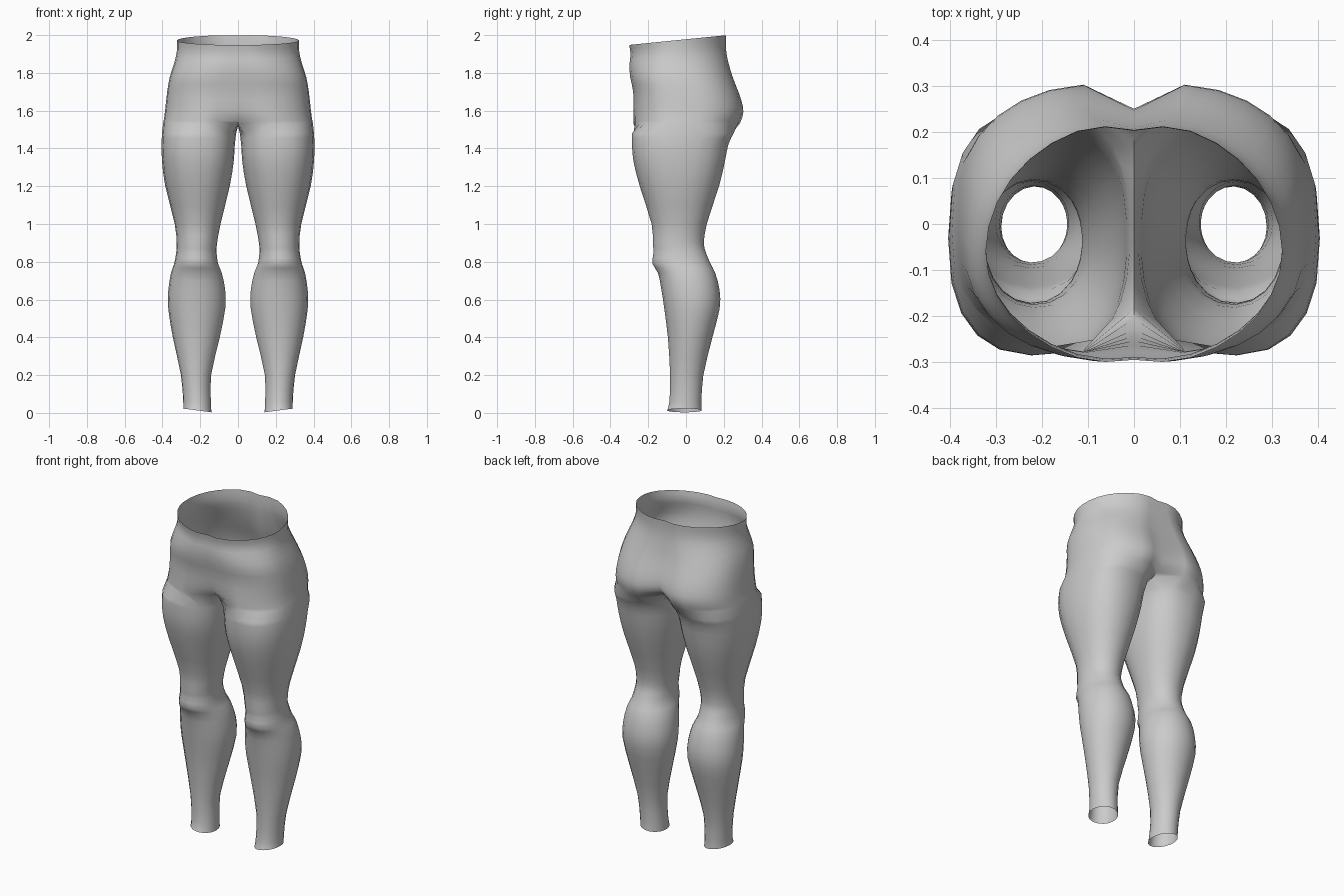
import bpy, bmesh, math

if "Cube" in bpy.data.objects:
    bpy.data.objects.remove(bpy.data.objects["Cube"])

OUT, INN = 16, 6          # segments round the outside, points on the inner thigh

# Leg rows: z, inner x, outer x, front y, back y, roundness
LEG = [
    (0.013, .140, .290, -.100, .083, 2.0),
    (0.06, .143, .290, -.088, .082, 2.0),
    (0.20, .142, .302, -.084, .092, 2.0),
    (0.40, .096, .345, -.096, .140, 2.0),
    (0.55, .067, .369, -.115, .178, 2.1),
    (0.65, .067, .369, -.130, .178, 2.1),
    (0.74, .085, .355, -.148, .155, 2.1),
    (0.79, .105, .338, -.178, .130, 2.1),
    (0.85, .113, .327, -.172, .105, 2.1),
    (0.90, .110, .325, -.176, .095, 2.1),
    (1.00, .092, .335, -.182, .110, 2.1),
    (1.20, .043, .385, -.245, .175, 2.2),
    (1.33, .022, .402, -.278, .206, 2.4),
    (1.42, .016, .405, -.286, .224, 2.5),
    (1.48, .009, .402, -.286, .252, 2.5),
]
# Hip rows: z, outer x, front y, back y, roundness, front crease, back crease
HIP = [
    (1.53, .397, -.285, .292, 2.6, .100, .130),
    (1.57, .390, -.285, .307, 2.6, .055, .080),
    (1.62, .384, -.284, .309, 2.6, .030, .058),
    (1.70, .375, -.284, .284, 2.6, .012, .045),
    (1.78, .361, -.300, .252, 2.5, .012, .032),
    (1.86, .336, -.306, .230, 2.2, .012, .022),
    (1.92, .324, -.302, .223, 2.0, .012, .020),
    (1.978, .323, -.310, .225, 2.0, .014, .020),
]


def smooth_rows(rows, n):
    """Catmull-Rom spline through the rows, n steps per span."""
    out = []
    for i in range(len(rows) - 1):
        p0, p1 = rows[max(i - 1, 0)], rows[i]
        p2, p3 = rows[i + 1], rows[min(i + 2, len(rows) - 1)]
        for k in range(n):
            t = k / n
            out.append([.5 * (2*b + (c - a)*t + (2*a - 5*b + 4*c - d)*t*t
                              + (3*b - a - 3*c + d)*t**3)
                        for a, b, c, d in zip(p0, p1, p2, p3)])
    return out + [list(rows[-1])]


def power(v, n):
    return math.copysign(abs(v) ** (2 / n), v)


def leg_ring(row):
    z, xi, xo, yf, yb, n = row
    angles = [math.radians(-140 + 280 * i / OUT) for i in range(OUT + 1)]
    angles += [math.radians(140 + 80 * (i + 1) / (INN + 1)) for i in range(INN)]
    ring = []
    for a in angles:
        x = (xi + xo) / 2 + (xo - xi) / 2 * power(math.cos(a), n)
        y = (yf + yb) / 2 + (yb - yf) / 2 * power(math.sin(a), n)
        slant = .17 * (x - .215) * max(0, 1 - z / .06)      # slanted hem
        ring.append((x, y, z + slant))
    return ring


def hip_ring(row):
    z, xo, yf, yb, n, cf, cb = row
    mid = (yf + yb) / 2 - .02
    ring = []
    for i in range(OUT + 1):
        a = math.radians(-90 + 180 * i / OUT)
        x = 0 if i in (0, OUT) else xo * power(math.cos(a), n)
        s = power(math.sin(a), n)
        y = mid + s * ((yb - mid) if s > 0 else (mid - yf))
        dip = math.exp(-(x / .06) ** 2)                     # centre creases
        y += dip * cf if s < 0 else -dip * cb
        tilt = .1 * y * min(1, max(0, (z - 1.75) / .228))   # waist is higher behind
        ring.append((x, y, z + tilt))
    return ring


bm = bmesh.new()
legs = [[bm.verts.new(p) for p in leg_ring(r)] for r in smooth_rows(LEG, 2)]
hip_points = [hip_ring(r) for r in smooth_rows(HIP, 2)]

# Crotch seam closes the lowest hip ring along the centre plane
front, back = hip_points[0][0], hip_points[0][-1]
for i in range(INN):
    t = (i + 1) / (INN + 1)
    hip_points[0].append((0, back[1] + (front[1] - back[1]) * t,
                          1.53 - .012 * math.sin(math.pi * t)))
hips = [[bm.verts.new(p) for p in ring] for ring in hip_points]


def bridge(a, b, closed):
    count = len(a) if closed else OUT
    for i in range(count):
        j = (i + 1) % len(a)
        bm.faces.new((a[i], a[j], b[j], b[i]))


tubes = legs + hips[:1]
for a, b in zip(tubes, tubes[1:]):
    bridge(a, b, True)
for a, b in zip(hips, hips[1:]):
    bridge(a, b, False)

mesh = bpy.data.meshes.new("leggings")
bm.to_mesh(mesh)
bm.free()
leggings = bpy.data.objects.new("leggings", mesh)
bpy.context.collection.objects.link(leggings)

# Mirror the half across the centre plane
mirror = leggings.modifiers.new("mirror", 'MIRROR')
mirror.use_clip = True
mirror.merge_threshold = .0005

grey = bpy.data.materials.new("light grey cloth")
grey.diffuse_color = (.6, .6, .6, 1)
grey.use_nodes = True
grey.node_tree.nodes["Principled BSDF"].inputs["Base Color"].default_value = grey.diffuse_color
mesh.materials.append(grey)

bpy.context.view_layer.objects.active = leggings
leggings.select_set(True)
bpy.ops.object.modifier_apply(modifier="mirror")
bpy.ops.object.shade_smooth_by_angle(angle=math.radians(60))
